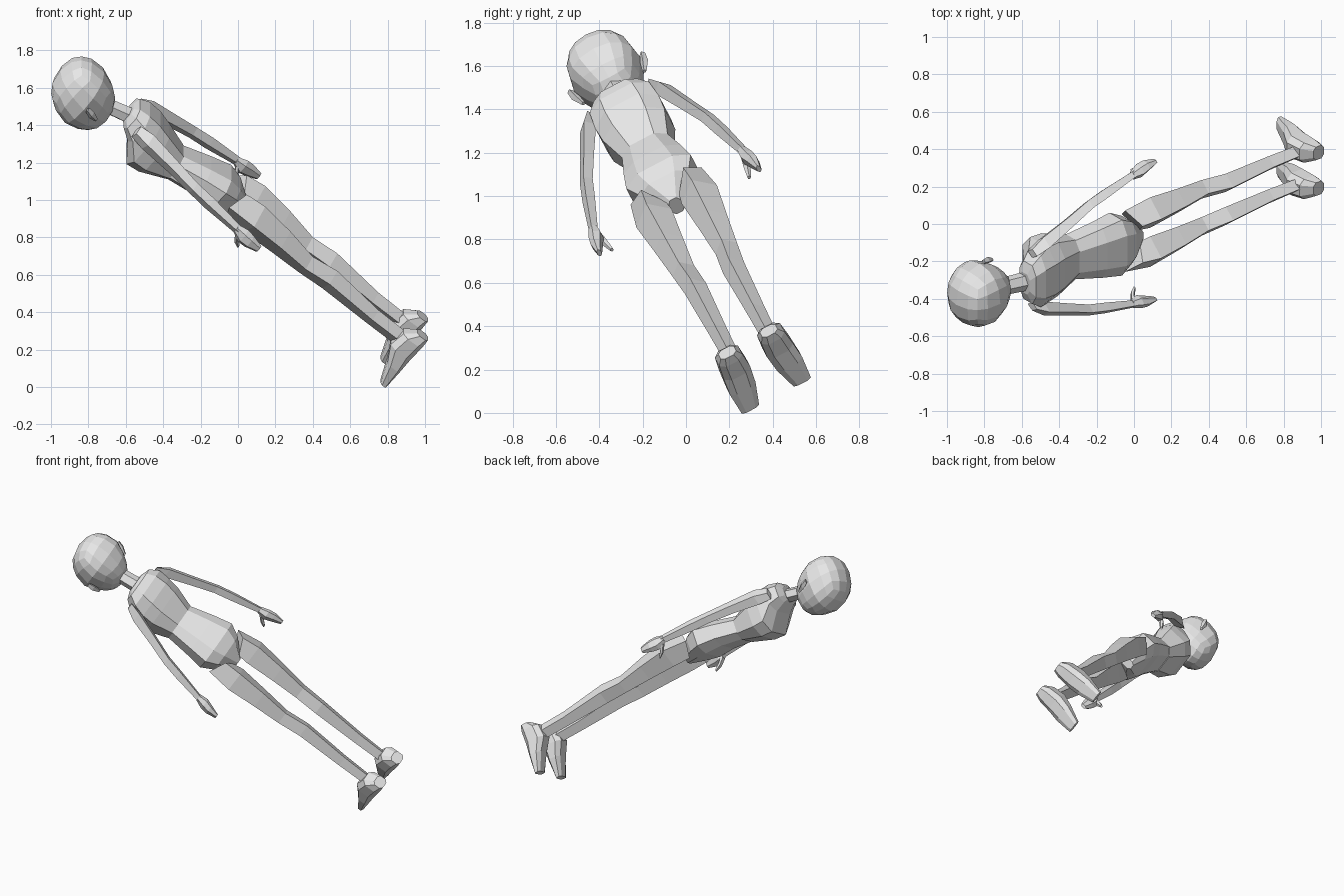
import bpy, bmesh, math
from mathutils import Vector, Matrix

cube = bpy.data.objects.get("Cube")
if cube:
    bpy.data.objects.remove(cube, do_unlink=True)

grey = bpy.data.materials.new("plain_grey")
grey.use_nodes = True
COLOUR = (0.8, 0.8, 0.8, 1)
grey.diffuse_color = COLOUR
grey.node_tree.nodes["Principled BSDF"].inputs["Base Color"].default_value = COLOUR

# Body pose: side, forward and up axes of the leaning figure
up = Vector((-0.778, -0.293, 0.556)).normalized()
side = Vector((0, 0.885, 0.466))
side = (side - up * side.dot(up)).normalized()
front = up.cross(side)
POSE = Matrix((side, front, up)).transposed().to_4x4()
POSE.translation = (0, -0.053, 0.972)


def finish(name, bm):
    bmesh.ops.recalc_face_normals(bm, faces=bm.faces)
    mesh = bpy.data.meshes.new(name)
    bm.to_mesh(mesh)
    bm.free()
    mesh.transform(POSE)
    mesh.materials.append(grey)
    obj = bpy.data.objects.new(name, mesh)
    bpy.context.collection.objects.link(obj)


def outline(n, turn, box):
    """Unit cross-section with n corners; a smaller box value is squarer"""
    angles = [2 * math.pi * (i + turn) / n for i in range(n)]
    cols = []
    for fn in (math.cos, math.sin):
        vals = [fn(t) for t in angles]
        top = max(vals)
        cols.append([math.copysign((abs(v) / top) ** box, v) for v in vals])
    return list(zip(*cols))


def loft(name, rings, n=4, turn=0.0, box=1.0, axis="u", lean=0.0, mirror=1):
    """rings: (side, front, up, half width, half depth); lean lifts the outside of the first ring"""
    bm = bmesh.new()
    loops = []
    for k, (l, f, u, a, b) in enumerate(rings):
        loop = []
        for c, s in outline(n, turn, box):
            co = Vector((l + a * c, f, u))
            if axis == "u":
                co.y += b * s
            else:
                co.z += b * s
            if k == 0:
                co.z += lean * c
            co.x *= mirror
            loop.append(bm.verts.new(co))
        loops.append(loop)
    for r, s in zip(loops, loops[1:]):
        for i in range(n):
            j = (i + 1) % n
            bm.faces.new((r[i], r[j], s[j], s[i]))
    bm.faces.new(loops[0])
    bm.faces.new(loops[-1])
    finish(name, bm)


# Head: rounded cube, full at the back of the crown and tapered to the chin
bm = bmesh.new()
bmesh.ops.create_cube(bm, size=2)
bmesh.ops.subdivide_edges(bm, edges=bm.edges[:], cuts=3, use_grid_fill=True)
for v in bm.verts:
    d = v.co.normalized()
    d /= sum(abs(c) ** 2.3 for c in d) ** (1 / 2.3)
    low, high = max(0, -d.z), max(0, d.z)
    v.co = (0.172 * d.x * (1 - 0.35 * low),
            0.175 * d.y * (1 - 0.15 * low) + 0.03 * low - 0.035 * high,
            1.06 + 0.19 * d.z)
finish("head", bm)

loft("neck", [(0, -0.03, 0.92, 0.042, 0.045), (0, -0.065, 0.76, 0.046, 0.048)], n=6, turn=0.5)

# Torso: shoulders, chest, waist
loft("torso", [(0, -0.07, 0.81, 0.06, 0.045), (0, -0.075, 0.79, 0.115, 0.07),
               (0, -0.06, 0.73, 0.155, 0.095), (0, 0.0, 0.65, 0.165, 0.145),
               (0, 0.01, 0.57, 0.16, 0.13), (0, 0.012, 0.42, 0.116, 0.08)],
     n=8, turn=0.5, box=0.7)

# Pelvis with high leg openings
loft("pelvis", [(0, 0.01, 0.44, 0.115, 0.08), (0, -0.02, 0.27, 0.148, 0.088),
                (0, -0.03, 0.15, 0.168, 0.1), (0, -0.025, 0.07, 0.125, 0.085),
                (0, 0, -0.03, 0.03, 0.045)], n=8, turn=0.5, box=0.7)

for label, m in (("right", 1), ("left", -1)):
    loft(label + "_leg", [(0.11, -0.035, 0.04, 0.075, 0.09), (0.118, -0.038, -0.08, 0.092, 0.096),
                          (0.115, -0.02, -0.28, 0.073, 0.08), (0.112, 0.005, -0.47, 0.056, 0.06),
                          (0.1, 0.0, -0.63, 0.055, 0.066), (0.1, 0.03, -0.95, 0.043, 0.05),
                          (0.1, 0.038, -1.15, 0.038, 0.048)], lean=0.05, mirror=m)
    # Foot runs from heel to toe
    loft(label + "_foot", [(0.108, -0.055, -1.225, 0.04, 0.035), (0.11, -0.01, -1.195, 0.06, 0.065),
                           (0.112, 0.08, -1.185, 0.068, 0.07), (0.122, 0.17, -1.21, 0.066, 0.045),
                           (0.135, 0.29, -1.235, 0.045, 0.02)],
         n=8, turn=0.5, box=0.7, axis="f", mirror=m)
    loft(label + "_arm", [(0.16, -0.07, 0.755, 0.025, 0.04), (0.195, -0.075, 0.68, 0.042, 0.052),
                          (0.258, -0.07, 0.51, 0.036, 0.042), (0.316, -0.061, 0.358, 0.033, 0.037),
                          (0.345, -0.055, 0.24, 0.032, 0.038), (0.392, -0.045, 0.035, 0.022, 0.026)],
         mirror=m)
    loft(label + "_hand", [(0.388, -0.045, 0.05, 0.02, 0.024), (0.396, -0.036, -0.005, 0.03, 0.045),
                           (0.408, -0.035, -0.05, 0.025, 0.04), (0.416, -0.035, -0.115, 0.01, 0.022)],
         n=6, turn=0.5, mirror=m)
    loft(label + "_thumb", [(0.388, -0.03, 0.03, 0.022, 0.02), (0.372, 0.015, -0.002, 0.018, 0.017),
                            (0.358, 0.045, -0.04, 0.009, 0.009)], n=5, mirror=m)
    loft(label + "_ear", [(0.188, -0.02, 1.05, 0.014, 0.016), (0.178, -0.005, 1.01, 0.02, 0.022),
                          (0.16, 0.01, 0.965, 0.01, 0.01)], mirror=m)
